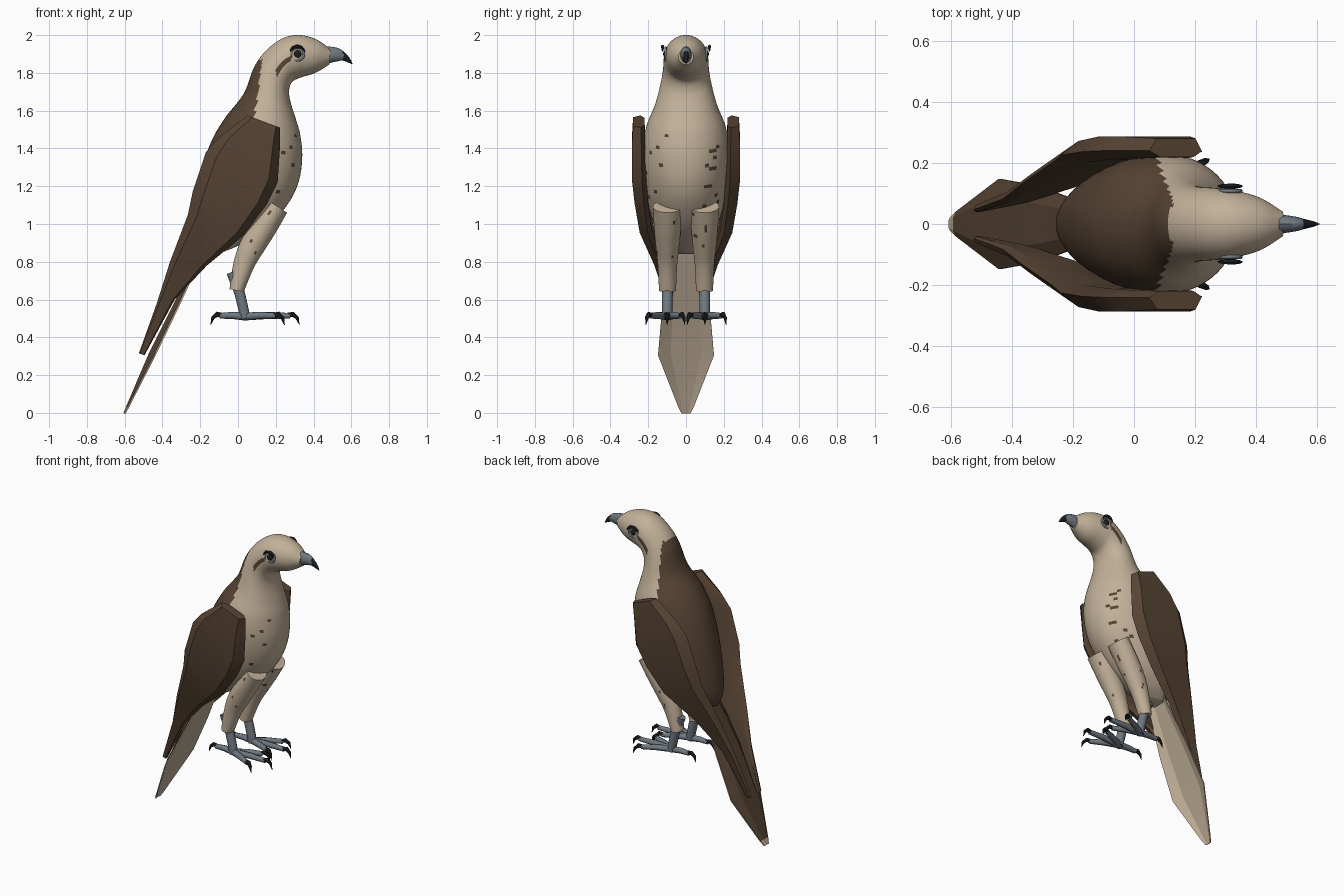
import bpy, bmesh, math, random
from mathutils import Vector

random.seed(4)
cube = bpy.data.objects.get("Cube")
if cube:
    bpy.data.objects.remove(cube, do_unlink=True)


def material(name, colour):
    mat = bpy.data.materials.new(name)
    mat.use_nodes = True
    mat.diffuse_color = (*colour, 1)
    for node in mat.node_tree.nodes:
        if node.type == 'BSDF_PRINCIPLED':
            node.inputs["Base Color"].default_value = (*colour, 1)
            node.inputs["Roughness"].default_value = 0.8
    return mat


CREAM = material("cream feathers", (0.54, 0.44, 0.32))
BROWN = material("brown feathers", (0.095, 0.058, 0.034))
GREY = material("blue grey skin", (0.16, 0.19, 0.22))
BLACK = material("black horn", (0.012, 0.013, 0.016))


def loft(name, rings, mats, rule=None, angle=40):
    """Skin a list of closed point rings, cap the ends and colour faces by rule."""
    bm = bmesh.new()
    loops = [[bm.verts.new(p) for p in ring] for ring in rings]
    count = len(loops[0])
    for a, b in zip(loops, loops[1:]):
        for i in range(count):
            j = (i + 1) % count
            bm.faces.new((a[i], a[j], b[j], b[i]))
    bm.faces.new(loops[0])
    bm.faces.new(loops[-1])
    bmesh.ops.recalc_face_normals(bm, faces=bm.faces)
    bm.normal_update()
    if rule:
        for face in bm.faces:
            face.material_index = int(rule(face.calc_center_median(), face.normal))
    mesh = bpy.data.meshes.new(name)
    bm.to_mesh(mesh)
    bm.free()
    for mat in mats:
        mesh.materials.append(mat)
    obj = bpy.data.objects.new(name, mesh)
    bpy.context.collection.objects.link(obj)
    bpy.ops.object.select_all(action='DESELECT')
    obj.select_set(True)
    bpy.context.view_layer.objects.active = obj
    bpy.ops.object.shade_smooth_by_angle(angle=math.radians(angle))
    return obj


def smooth_rows(rows, steps):
    """Catmull-Rom interpolation of section rows."""
    out = []
    for k in range(len(rows) - 1):
        quad = [rows[max(k - 1, 0)], rows[k], rows[k + 1], rows[min(k + 2, len(rows) - 1)]]
        for s in range(steps):
            t = s / steps
            out.append([0.5 * (2 * b + (c - a) * t + (2 * a - 5 * b + 4 * c - d) * t ** 2
                               + (3 * b - a - 3 * c + d) * t ** 3)
                        for a, b, c, d in zip(*quad)])
    return out + [rows[-1]]


def ovals(rows, y=0, sides=16):
    """Each row: back x, back z, front x, front z, half width."""
    rings = []
    for bx, bz, fx, fz, w in rows:
        ring = []
        for i in range(sides):
            t = math.tau * i / sides
            u = 0.5 - 0.5 * math.cos(t)
            ring.append((bx + (fx - bx) * u, y + w * math.sin(t), bz + (fz - bz) * u))
        rings.append(ring)
    return rings


def tube(name, points, radii, mat, sides=8):
    pts = [Vector(p) for p in points]
    rings = []
    for i, p in enumerate(pts):
        d = (pts[min(i + 1, len(pts) - 1)] - pts[max(i - 1, 0)]).normalized()
        side = d.cross(Vector((0.3, 0.9, 0.1))).normalized()
        up = d.cross(side)
        rings.append([p + radii[i] * (side * math.cos(a) + up * math.sin(a))
                      for a in (math.tau * k / sides for k in range(sides))])
    return loft(name, rings, [mat], angle=50)


# Body, neck and head with brown back, eye streak and flank specks
body_rows = [
    (0.49, 1.925, 0.485, 1.845, 0.04), (0.42, 1.975, 0.41, 1.80, 0.085),
    (0.33, 2.0, 0.33, 1.775, 0.11), (0.24, 1.985, 0.285, 1.75, 0.118),
    (0.15, 1.92, 0.27, 1.70, 0.122), (0.085, 1.83, 0.28, 1.64, 0.135),
    (0.03, 1.69, 0.305, 1.56, 0.165), (-0.07, 1.56, 0.33, 1.47, 0.21),
    (-0.14, 1.44, 0.34, 1.35, 0.23), (-0.19, 1.3, 0.32, 1.22, 0.225),
    (-0.225, 1.15, 0.26, 1.1, 0.205), (-0.25, 1.0, 0.14, 0.97, 0.165),
    (-0.255, 0.9, 0.0, 0.885, 0.11), (-0.235, 0.84, -0.1, 0.845, 0.05)]


def body_rule(c, n):
    back = c.x < 0.09 + 0.15 * (c.z - 1.6) and c.z < 1.87 and n.dot((-0.95, 0, 0.3)) > 0.1
    u = (0.285 - c.x) / 0.085
    streak = 0 < u < 1 and abs(c.z - (1.89 - 0.09 * u)) < 0.014 + 0.008 * u and abs(c.y) > 0.05
    speck = (1.0 < c.z < 1.48 and abs(c.y) > 0.09 and c.x > 0.1
             and random.random() < 0.07)
    return back or streak or speck


loft("body", ovals(smooth_rows(body_rows, 7), sides=56), [CREAM, BROWN], body_rule)

# Beak with black hooked tip
beak_rows = [(0.475, 1.94, 0.475, 1.85, 0.032), (0.53, 1.932, 0.53, 1.862, 0.024),
             (0.565, 1.908, 0.553, 1.866, 0.016), (0.592, 1.878, 0.583, 1.855, 0.009),
             (0.607, 1.848, 0.602, 1.847, 0.002)]
loft("beak", ovals(smooth_rows(beak_rows, 3), sides=12), [GREY, BLACK],
     lambda c, n: c.x > 0.557)

# Tail, arched across, brown above and cream below
tail_up = Vector((-0.9, 0, 0.43))
tail_rings = []
for x, z, w in [(-0.15, 0.97, 0.06), (-0.24, 0.78, 0.09), (-0.34, 0.58, 0.125),
                (-0.47, 0.32, 0.148), (-0.592, 0.035, 0.04), (-0.607, 0.0, 0.022)]:
    top = [Vector((x, w * s, z)) - tail_up * (0.2 * w if abs(s) == 1 else 0)
           for s in (-1, -0.55, 0.55, 1)]
    tail_rings.append(top + [p - tail_up * 0.008 for p in reversed(top)])
loft("tail", tail_rings, [CREAM, BROWN],
     lambda c, n: n.dot(tail_up) > 0.3 and c.z > 0.03, angle=20)

# Wing sections: back x, back z, front x, front z, outer y, inner y
wing_rows = [
    (0.05, 1.575, 0.222, 1.51, 0.28, 0.22), (-0.10, 1.46, 0.222, 1.4, 0.287, 0.215),
    (-0.17, 1.38, 0.21, 1.22, 0.287, 0.21), (-0.24, 1.17, 0.15, 1.1, 0.272, 0.2),
    (-0.265, 1.05, 0.03, 0.94, 0.245, 0.18), (-0.36, 0.8, -0.165, 0.78, 0.168, 0.12),
    (-0.43, 0.58, -0.335, 0.6, 0.105, 0.07), (-0.525, 0.315, -0.495, 0.305, 0.06, 0.04)]
# Corners of a wing section: position from back to front, position from inner to outer
wing_corners = [(0, 0.35), (0.15, 1), (0.88, 1), (1, 0.3), (0.85, 0), (0.2, 0)]

thigh_rows = [(0.16, 1.125, 0.26, 1.06, 0.077), (0.07, 1.0, 0.2, 0.955, 0.071),
              (0.01, 0.9, 0.14, 0.86, 0.062), (-0.025, 0.79, 0.085, 0.77, 0.051),
              (-0.045, 0.655, 0.03, 0.64, 0.045)]

# Toes: name, direction angle, length
toes = [("middle", 0, 0.24), ("outer", 28, 0.19), ("inner", -24, 0.18), ("hind", 180, 0.13)]

for side, s in (("left", 1), ("right", -1)):
    # Wing
    loft(side + "_wing",
         [[(bx + (fx - bx) * u, s * (yi + (yo - yi) * v), bz + (fz - bz) * u)
           for u, v in wing_corners] for bx, bz, fx, fz, yo, yi in wing_rows],
         [BROWN], angle=25)

    # Feathered thigh and bare shank
    loft(side + "_thigh", ovals(smooth_rows(thigh_rows, 6), s * 0.098, 32), [CREAM, BROWN],
         lambda c, n: c.z > 0.8 and random.random() < 0.03)
    tube(side + "_shank", [(-0.035, s * 0.098, 0.745), (0.01, s * 0.099, 0.63),
                           (0.04, s * 0.1, 0.5)], [0.028, 0.029, 0.028], GREY, 10)

    # Toes and curved claws
    for name, angle, length in toes:
        a = math.radians(angle)
        d = Vector((math.cos(a), s * math.sin(a), 0))
        base = Vector((0.035, s * 0.1, 0.51))
        tip = base + d * length + Vector((0, 0, 0.004))
        tube(f"{side}_{name}_toe", [base, base + d * length * 0.5 + Vector((0, 0, 0.006)), tip],
             [0.021, 0.019, 0.015], GREY)
        tube(f"{side}_{name}_claw",
             [tip + d * along + Vector((0, 0, up)) for along, up in
              ((-0.012, 0.002), (0.015, 0.008), (0.038, -0.01), (0.05, -0.048))],
             [0.014, 0.014, 0.01, 0.001], BLACK, 6)

    # Eye, eyelid ring and brow
    eye = Vector((0.315, s * 0.108, 1.9))
    bpy.ops.mesh.primitive_uv_sphere_add(segments=16, ring_count=8, radius=1, location=eye)
    ball = bpy.context.object
    ball.name = side + "_eye"
    ball.scale = (0.021, 0.013, 0.021)
    ball.data.materials.append(BLACK)
    bpy.ops.object.shade_smooth()
    bpy.ops.mesh.primitive_torus_add(major_radius=0.034, minor_radius=0.007,
                                     major_segments=20, minor_segments=8,
                                     location=eye, rotation=(math.pi / 2, 0, 0))
    ring = bpy.context.object
    ring.name = side + "_eyelid"
    ring.data.materials.append(GREY)
    bpy.ops.object.shade_smooth()
    tube(side + "_brow",
         [eye + Vector((0.041 * math.cos(t), s * 0.016, 0.041 * math.sin(t)))
          for t in (math.radians(20 + 20 * k) for k in range(8))],
         [0.003, 0.006, 0.008, 0.009, 0.009, 0.008, 0.006, 0.003], BLACK, 6)
